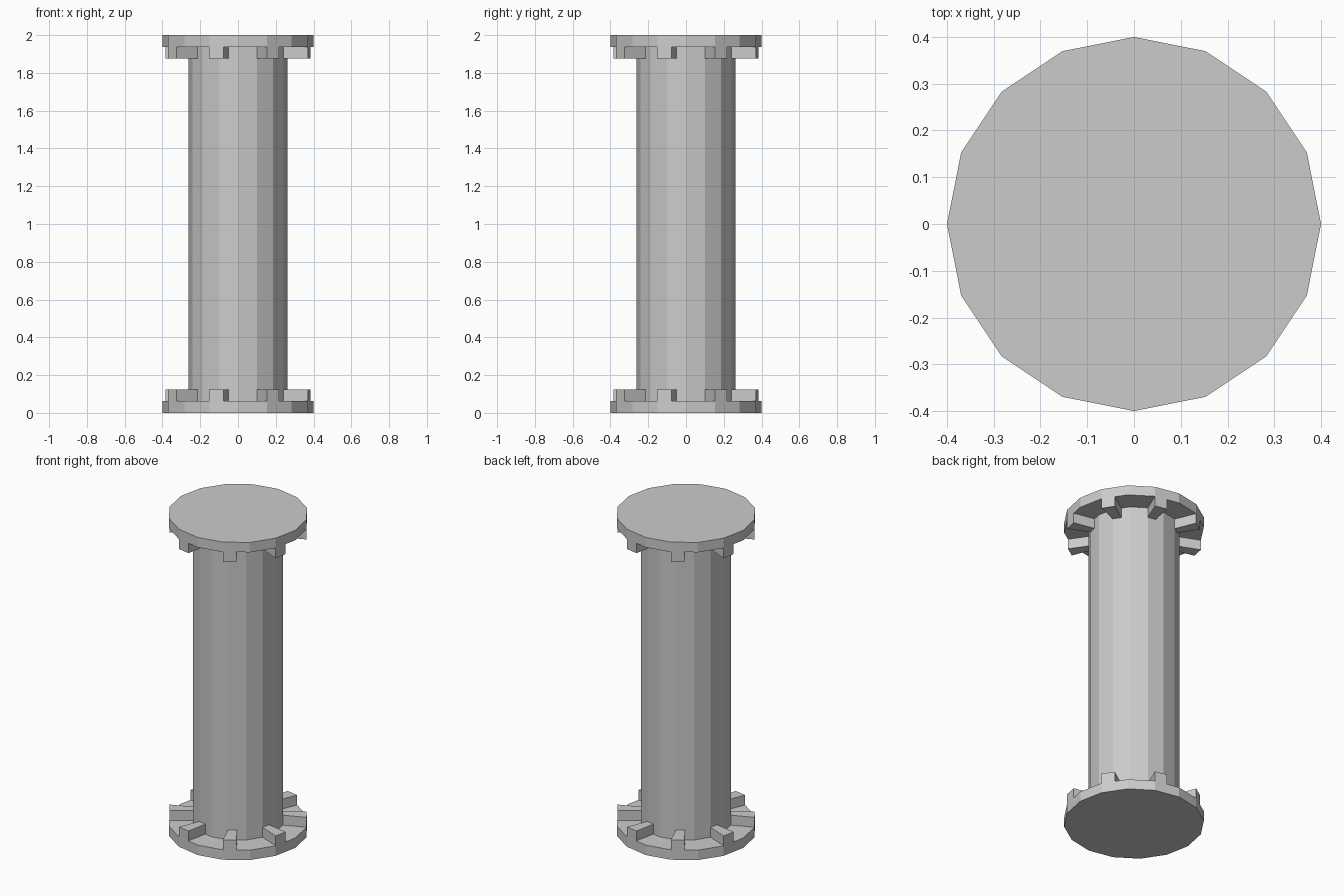
import bpy, bmesh
from math import sin, cos, pi
from mathutils import Vector

if "Cube" in bpy.data.objects:
    bpy.data.objects.remove(bpy.data.objects["Cube"])

SIDES = 16
R_CAP, R_SHAFT = 0.40, 0.262
HALF, CAP_T, TOOTH_H = 1.0, 0.0625, 0.0625


def add_object(name, bm):
    bmesh.ops.recalc_face_normals(bm, faces=bm.faces)
    mesh = bpy.data.meshes.new(name)
    bm.to_mesh(mesh)
    bm.free()
    obj = bpy.data.objects.new(name, mesh)
    obj.location.z = HALF
    bpy.context.collection.objects.link(obj)
    return obj


def half_facet_ring(bm, r, z):
    """16-sided ring with an extra vertex in the middle of each side."""
    corners = [Vector((r * cos(2 * pi * i / SIDES), r * sin(2 * pi * i / SIDES), z))
               for i in range(SIDES)]
    ring = []
    for i, c in enumerate(corners):
        ring += [bm.verts.new(c), bm.verts.new((c + corners[(i + 1) % SIDES]) / 2)]
    return ring


# End cap: disc with eight radial teeth, mirrored to the top
bm = bmesh.new()
base = half_facet_ring(bm, R_CAP, -HALF)
rim = half_facet_ring(bm, R_CAP, -HALF + CAP_T)
inner = half_facet_ring(bm, R_SHAFT, -HALF + CAP_T)
bm.faces.new(base)
n = 2 * SIDES
teeth = []
for i in range(n):
    j = (i + 1) % n
    bm.faces.new((base[i], base[j], rim[j], rim[i]))
    f = bm.faces.new((rim[i], rim[j], inner[j], inner[i]))
    if i % 4 == 2:
        teeth.append(f)
bm.normal_update()
raised = bmesh.ops.extrude_discrete_faces(bm, faces=teeth)["faces"]
bmesh.ops.translate(bm, verts=list({v for f in raised for v in f.verts}),
                    vec=(0, 0, TOOTH_H))
caps = add_object("toothed_end_caps", bm)
mirror = caps.modifiers.new("Mirror", "MIRROR")
mirror.use_axis = (False, False, True)

# Shaft: plain 16-sided column between the caps
bm = bmesh.new()
low = half_facet_ring(bm, R_SHAFT, -HALF + CAP_T)[::2]
high = half_facet_ring(bm, R_SHAFT, HALF - CAP_T)[::2]
for i in range(SIDES):
    j = (i + 1) % SIDES
    bm.faces.new((low[i], low[j], high[j], high[i]))
bmesh.ops.delete(bm, geom=[v for v in bm.verts if not v.link_faces], context="VERTS")
add_object("column_shaft", bm)
